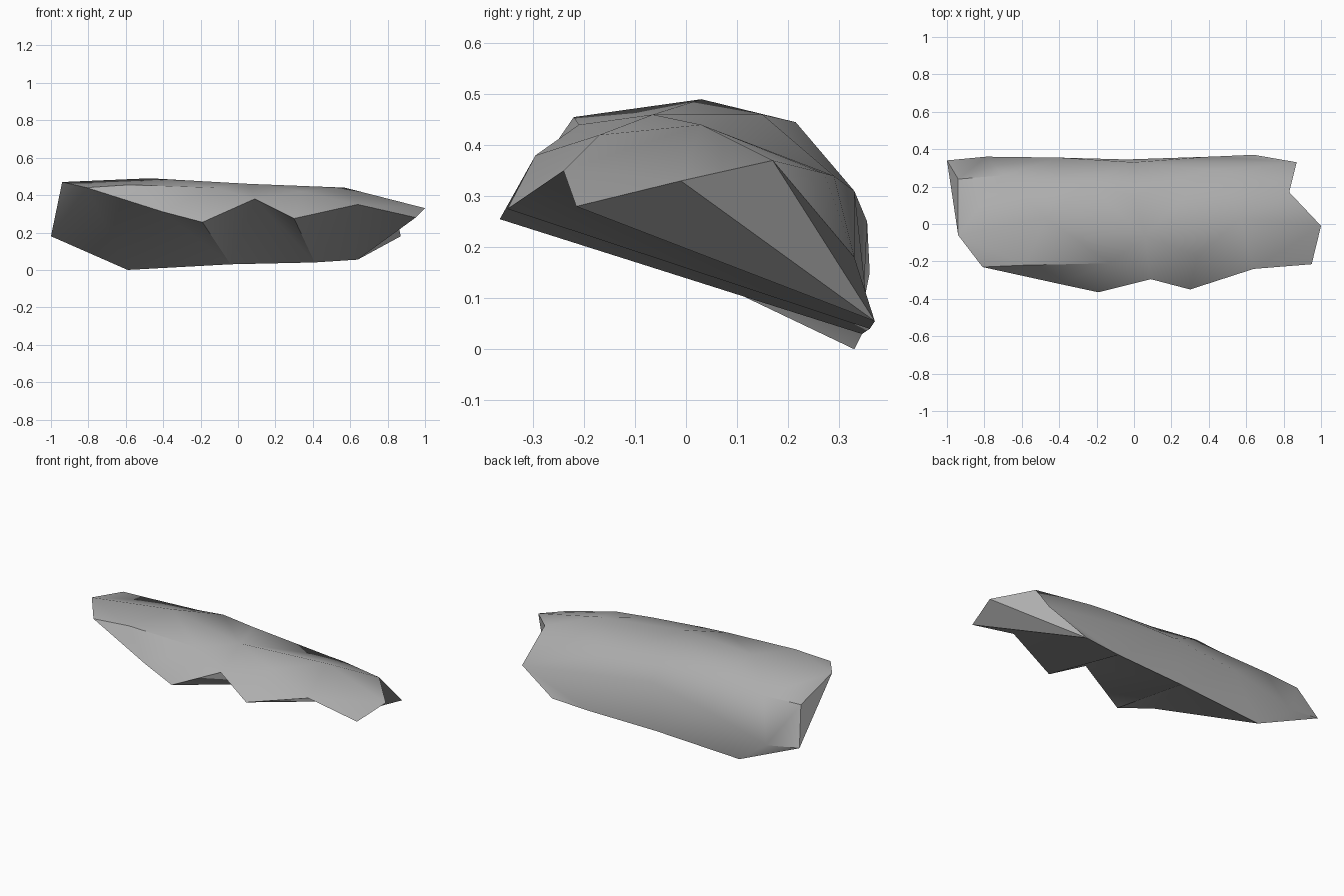
import bpy
import bmesh
import math
from mathutils import Vector

default_cube = bpy.data.objects.get("Cube")
if default_cube:
    bpy.data.objects.remove(default_cube, do_unlink=True)


def make_material(name, colour):
    material = bpy.data.materials.new(name)
    material.use_nodes = True
    material.diffuse_color = colour
    shader = next(n for n in material.node_tree.nodes if n.type == "BSDF_PRINCIPLED")
    shader.inputs["Base Color"].default_value = colour
    shader.inputs["Roughness"].default_value = 0.9
    return material


# Corners shared by several contour lines
left_peak = (-.94, -.06, .47)
left_brow = (-.81, -.23, .44)
left_foot = (-1, .34, .18)
notch = (.09, -.295, .38)
top_knob = (.57, .03, .44)
right_nose = (1, -.01, .33)
right_shoulder = (.83, .17, .37)

# Contour lines of the slab, each running from left end to right end
front_lip = [left_peak, left_brow, (-.4, -.32, .31), (-.19, -.365, .255), notch,
             (.3, -.35, .275), (.64, -.24, .35), (.95, -.215, .28),
             right_nose, right_shoulder]
front_ridge = [left_peak, left_brow, (-.58, -.22, .455), (-.13, -.21, .44), notch,
               (.34, -.17, .42), top_knob, right_nose]
crown = [left_peak, (-.47, .03, .49), (.06, -.065, .46), top_knob, right_shoulder]
back_shoulder = [(-.94, .24, .39), (-.7, .26, .39), (-.42, .23, .42),
                 (-.25, .215, .445), (0, .15, .46), (.41, .29, .34),
                 (.53, .27, .345), right_shoulder]
back_bulge = [left_foot, (-.79, .36, .15), (-.4, .355, .25), (0, .33, .31),
              (.87, .33, .18)]
base_edge = [left_foot, (-.59, .33, 0), (-.04, .345, .03), (.41, .36, .04),
             (.64, .37, .055)]
contours = [front_lip, front_ridge, crown, back_shoulder, back_bulge, base_edge]

bm = bmesh.new()
corners = {}


def corner(point):
    if point not in corners:
        corners[point] = bm.verts.new(point)
    return corners[point]


def add_triangle(*points):
    if len(set(points)) == len(points):
        verts = [corner(p) for p in points]
        if bm.faces.get(verts) is None:
            bm.faces.new(verts)


def gap(first, second):
    return (Vector(first) - Vector(second)).length


def stitch(lower, upper):
    """Join two contour lines with triangles, always taking the shorter diagonal."""
    i = j = 0
    while i < len(lower) - 1 or j < len(upper) - 1:
        lower_done = i == len(lower) - 1
        upper_done = j == len(upper) - 1
        if upper_done or (not lower_done
                          and gap(lower[i + 1], upper[j]) < gap(lower[i], upper[j + 1])):
            add_triangle(lower[i], lower[i + 1], upper[j])
            i += 1
        else:
            add_triangle(lower[i], upper[j + 1], upper[j])
            j += 1


# Skin the slab all the way round, then close both ends
for index, contour in enumerate(contours):
    stitch(contour, contours[(index + 1) % len(contours)])
open_edges = [edge for edge in bm.edges if edge.is_boundary]
bmesh.ops.holes_fill(bm, edges=open_edges, sides=0)
bmesh.ops.triangulate(bm, faces=[f for f in bm.faces if len(f.verts) > 3])
bmesh.ops.recalc_face_normals(bm, faces=bm.faces[:])

mesh = bpy.data.meshes.new("rock_slab")
bm.to_mesh(mesh)
bm.free()
mesh.materials.append(make_material("stone grey", (.42, .42, .42, 1)))

rock = bpy.data.objects.new("rock_slab", mesh)
bpy.context.collection.objects.link(rock)

# Soft facets with crisp outer edges
bpy.ops.object.select_all(action="DESELECT")
rock.select_set(True)
bpy.context.view_layer.objects.active = rock
bpy.ops.object.shade_smooth_by_angle(angle=math.radians(40))
